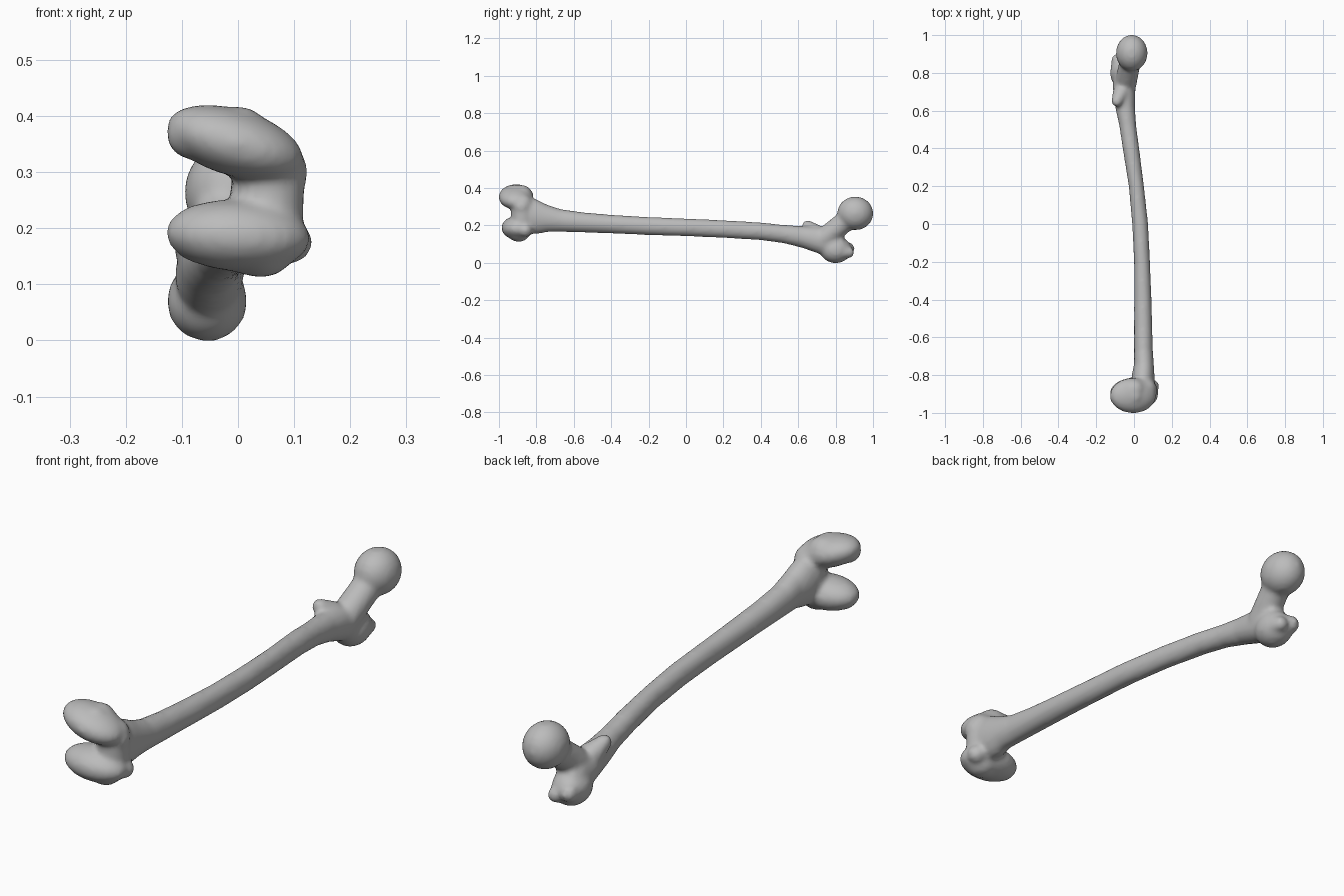
import bpy, bmesh, math
from mathutils import Vector, Matrix

cube = bpy.data.objects.get("Cube")
if cube:
    bpy.data.objects.remove(cube)

bone_grey = bpy.data.materials.new("bone grey")
bone_grey.use_nodes = True
colour = (0.5, 0.5, 0.5, 1)
bone_grey.diffuse_color = colour
bone_grey.node_tree.nodes["Principled BSDF"].inputs["Base Color"].default_value = colour

bm = bmesh.new()
SIDES = 24
CIRCLE = [Vector((math.cos(math.tau * i / SIDES), math.sin(math.tau * i / SIDES), 0))
          for i in range(SIDES)]


def skin(rings):
    """Bridge equal rings of points into a closed tube."""
    loops = [[bm.verts.new(p) for p in ring] for ring in rings]
    for a, b in zip(loops, loops[1:]):
        for i in range(SIDES):
            j = (i + 1) % SIDES
            bm.faces.new((a[i], a[j], b[j], b[i]))
    bm.faces.new(loops[0][::-1])
    bm.faces.new(loops[-1])


def shaft(sections):
    """Sections: y, x min, x max, z min, z max."""
    skin([[((x0 + x1) / 2 + (x1 - x0) / 2 * c.x, y,
            (z0 + z1) / 2 + (z1 - z0) / 2 * c.y) for c in CIRCLE]
          for y, x0, x1, z0, z1 in sections])


def ball(centre, radii, tilt=0):
    """Ellipsoid tilted about the y axis."""
    m = (Matrix.Translation(centre) @ Matrix.Rotation(math.radians(tilt), 4, "Y")
         @ Matrix.Diagonal((*radii, 1)))
    angles = [math.pi * (k / 14 - 0.5) for k in range(1, 14)]
    skin([[m @ (c * math.cos(t) + Vector((0, 0, math.sin(t)))) for c in CIRCLE]
          for t in angles])


def limb(a, b, ra, rb):
    """Tapering rod with round ends."""
    a, b = Vector(a), Vector(b)
    axis = (b - a).normalized()
    turn = axis.to_track_quat("Z", "Y")
    rings = []
    for centre, r, start in ((a, ra, -6), (b, rb, 0)):
        for k in range(7):
            t = math.radians(14 * (start + k))
            rings.append([centre + axis * r * math.sin(t) + turn @ c * r * math.cos(t)
                          for c in CIRCLE])
    skin(rings)


# Long curved shaft
shaft([(-0.88, -0.01, 0.115, 0.17, 0.34), (-0.84, -0.015, 0.11, 0.155, 0.355),
       (-0.79, -0.01, 0.108, 0.155, 0.335), (-0.74, 0, 0.105, 0.165, 0.31),
       (-0.67, 0, 0.1, 0.165, 0.287), (-0.55, 0, 0.097, 0.162, 0.27),
       (-0.4, 0, 0.093, 0.157, 0.257), (-0.2, 0, 0.085, 0.148, 0.245),
       (0, -0.01, 0.075, 0.142, 0.237), (0.2, -0.028, 0.053, 0.133, 0.228),
       (0.4, -0.06, 0.028, 0.121, 0.216), (0.52, -0.078, 0.012, 0.105, 0.203),
       (0.62, -0.1, 0.005, 0.08, 0.197), (0.72, -0.112, 0.008, 0.045, 0.192),
       (0.79, -0.11, 0.008, 0.025, 0.185), (0.84, -0.1, 0, 0.04, 0.15)])

# Greater trochanter with its hooked tips, and lesser trochanter
ball((-0.055, 0.8, 0.07), (0.072, 0.085, 0.072), 15)
limb((-0.075, 0.8, 0.07), (-0.085, 0.865, 0.075), 0.05, 0.036)
limb((-0.03, 0.81, 0.06), (-0.03, 0.87, 0.055), 0.045, 0.03)
limb((-0.07, 0.69, 0.165), (-0.09, 0.65, 0.198), 0.045, 0.03)

# Neck and rounded head
limb((-0.045, 0.74, 0.13), (-0.015, 0.885, 0.25), 0.058, 0.056)
ball((-0.012, 0.905, 0.264), (0.084, 0.097, 0.09))

# Upper condyle
ball((-0.005, -0.908, 0.352), (0.127, 0.094, 0.06), 17)
limb((-0.082, -0.915, 0.368), (0, -0.91, 0.36), 0.046, 0.058)
limb((0, -0.88, 0.355), (0.075, -0.88, 0.3), 0.062, 0.05)

# Lower condyle
ball((0, -0.9, 0.187), (0.13, 0.087, 0.064), 3)
limb((-0.07, -0.9, 0.19), (0.04, -0.895, 0.18), 0.052, 0.069)
limb((0.04, -0.89, 0.185), (0.095, -0.86, 0.175), 0.06, 0.038)

# Bridge between the condyles
limb((0.055, -0.875, 0.22), (0.06, -0.875, 0.31), 0.062, 0.06)

bmesh.ops.recalc_face_normals(bm, faces=bm.faces)
mesh = bpy.data.meshes.new("thigh_bone")
bm.to_mesh(mesh)
bm.free()
bone = bpy.data.objects.new("thigh_bone", mesh)
bpy.context.scene.collection.objects.link(bone)

# Fuse the parts into one softened surface
remesh = bone.modifiers.new("fuse", "REMESH")
remesh.mode = "VOXEL"
remesh.voxel_size = 0.01
soften = bone.modifiers.new("soften", "SMOOTH")
soften.factor = 0.5
soften.iterations = 7
fused = bpy.data.meshes.new_from_object(
    bone.evaluated_get(bpy.context.evaluated_depsgraph_get()))
bone.modifiers.clear()
bone.data = fused
fused.materials.clear()
fused.materials.append(bone_grey)
for face in fused.polygons:
    face.use_smooth = True
    face.material_index = 0
